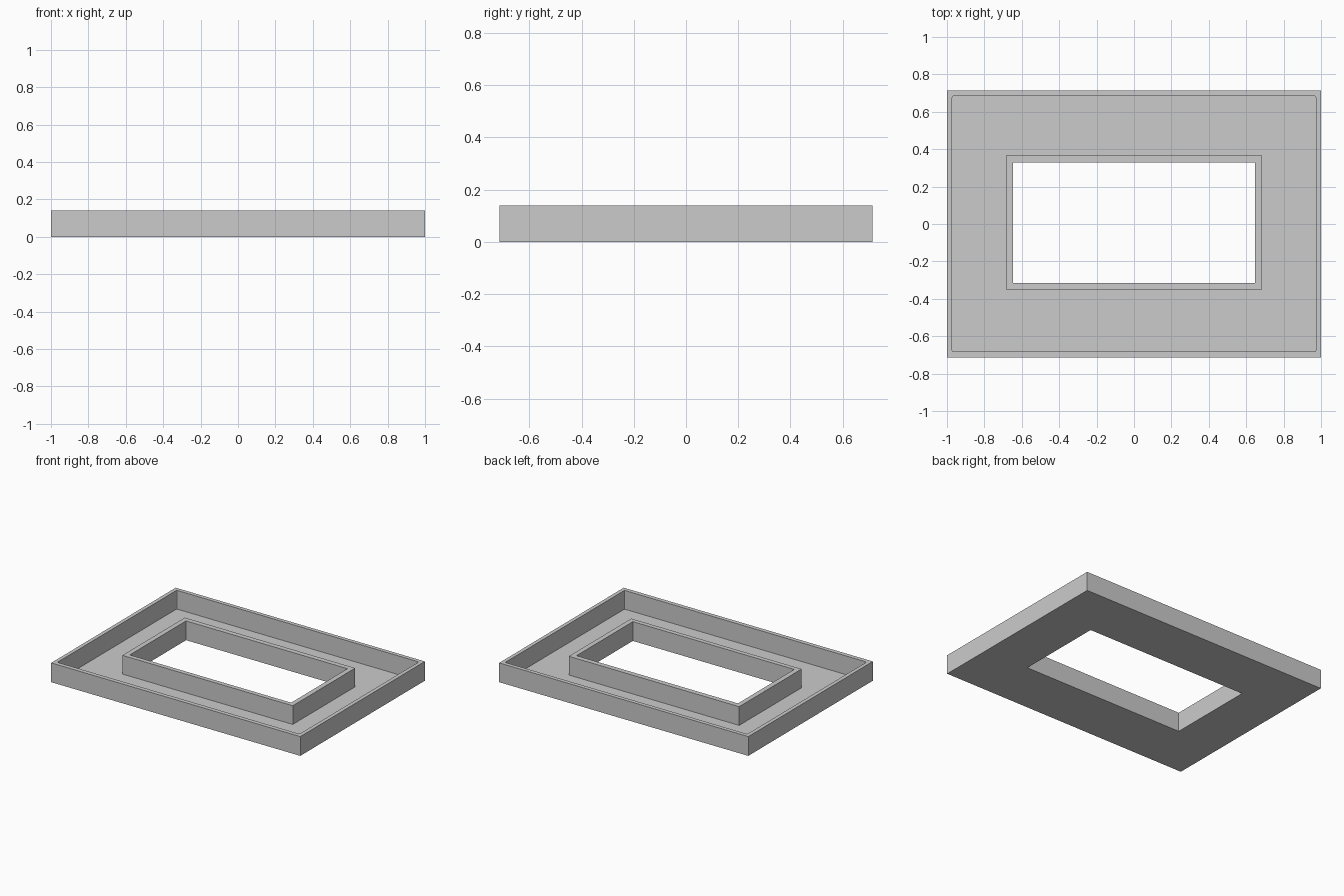
import bpy, bmesh

if "Cube" in bpy.data.objects:
    bpy.data.objects.remove(bpy.data.objects["Cube"])

HEIGHT, FLOOR = 0.14, 0.004

# Rectangles as half width, half depth, y offset
OUTER = (1.0, 0.714, 0.0)
RIM_IN = (0.972, 0.684, 0.001)
WALL_OUT = (0.684, 0.358, 0.009)
HOLE = (0.648, 0.323, 0.007)

# Cross-section of the tray, from the outer base over both walls to the hole
SECTION = [(OUTER, 0), (OUTER, HEIGHT), (RIM_IN, HEIGHT), (RIM_IN, FLOOR),
           (WALL_OUT, FLOOR), (WALL_OUT, HEIGHT), (HOLE, HEIGHT), (HOLE, 0)]


def rect_loop(bm, rect, z):
    hx, hy, oy = rect
    return [bm.verts.new((sx * hx, oy + sy * hy, z))
            for sx, sy in ((-1, -1), (1, -1), (1, 1), (-1, 1))]


# Frame tray: rectangular loops bridged around a closed section
bm = bmesh.new()
loops = [rect_loop(bm, rect, z) for rect, z in SECTION]
for a, b in zip(loops, loops[1:] + loops[:1]):
    for i in range(4):
        j = (i + 1) % 4
        bm.faces.new((a[i], a[j], b[j], b[i]))

# Tiny rounding of the rim's inside corners
corners = [bm.edges.get((loops[2][i], loops[3][i])) for i in range(4)]
bmesh.ops.bevel(bm, geom=corners, offset=0.008, segments=2, profile=0.5,
                affect='EDGES')
bmesh.ops.recalc_face_normals(bm, faces=bm.faces)

mesh = bpy.data.meshes.new("frame_tray")
bm.to_mesh(mesh)
bm.free()
bpy.context.collection.objects.link(bpy.data.objects.new("frame_tray", mesh))
